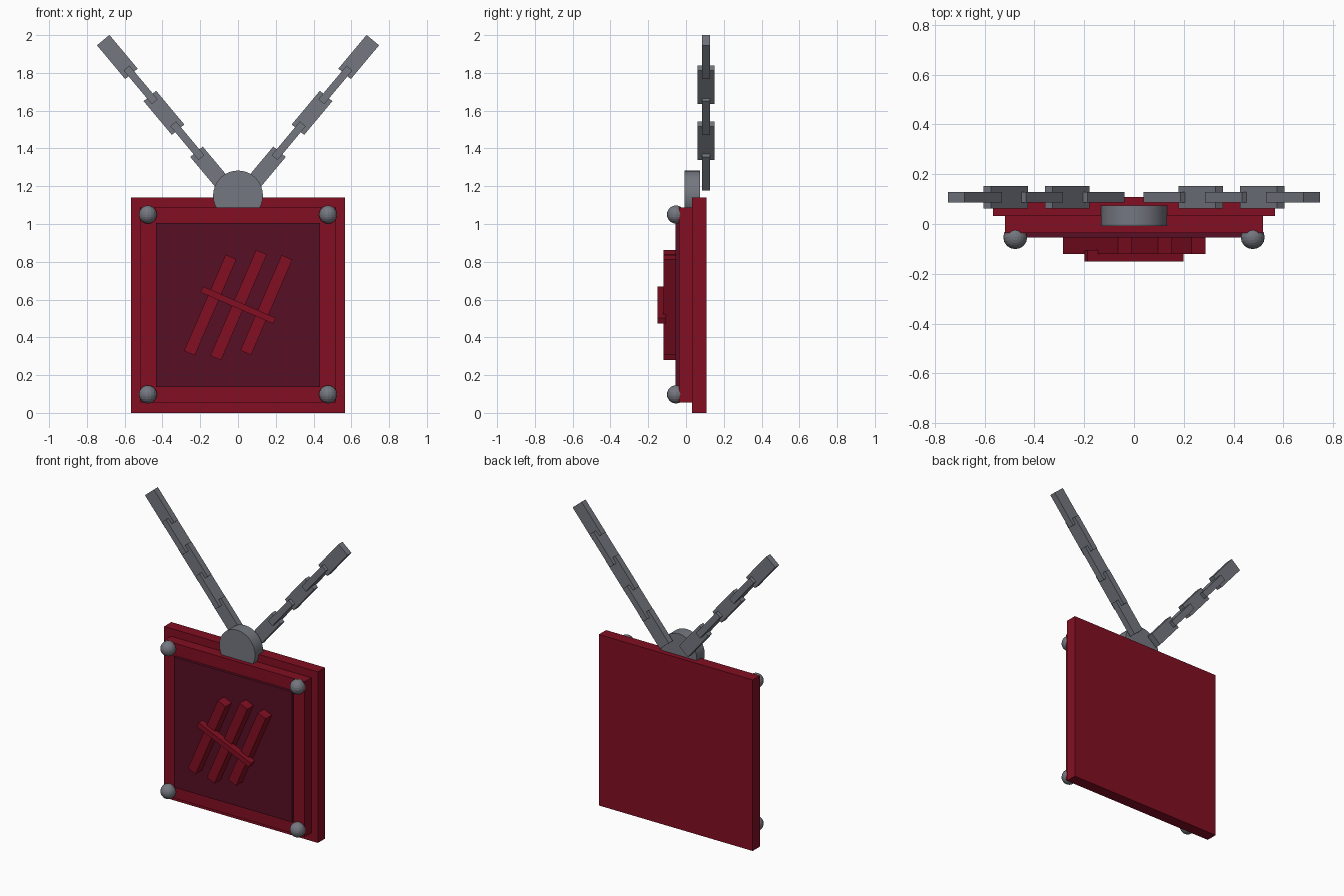
import bpy, math

if "Cube" in bpy.data.objects:
    bpy.data.objects.remove(bpy.data.objects["Cube"])


def mat(name, rgb):
    m = bpy.data.materials.new(name)
    m.diffuse_color = (*rgb, 1)
    m.use_nodes = True
    m.node_tree.nodes["Principled BSDF"].inputs["Base Color"].default_value = m.diffuse_color
    return m


RED = mat("crimson", (0.225, 0.0045, 0.016))
DARK = mat("dark_crimson", (0.097, 0.0045, 0.017))
GREY = mat("steel_grey", (0.175, 0.185, 0.215))


def finish(name, m):
    o = bpy.context.object
    o.name = name
    o.data.materials.append(m)
    return o


def box(name, m, x, z, y0, y1, sx, sz, tilt=0.0):
    """Box centred at x, z, spanning y0..y1, turned about the y axis."""
    bpy.ops.mesh.primitive_cube_add(size=1, location=(x, (y0 + y1) / 2, z))
    o = finish(name, m)
    o.scale = (sx, y1 - y0, sz)
    o.rotation_euler = (0, tilt, 0)
    return o


# Stepped square plaque
box("back_plate", RED, 0, 0.57, 0.032, 0.108, 1.134, 1.14)
box("frame_plate", RED, 0, 0.571, -0.037, 0.04, 1.036, 1.034)
box("inner_panel", DARK, 0, 0.571, -0.055, -0.03, 0.87, 0.87)

# Raised slanted bars with a thin crossbar
TILT = math.radians(23.4)
for i, (x, length) in enumerate([(-0.147, 0.555), (0.003, 0.61), (0.15, 0.55)]):
    box(f"slanted_bar_{i + 1}", RED, x, 0.571, -0.12, -0.05, 0.062, length, TILT)
box("crossbar", RED, 0, 0.571, -0.15, -0.105, 0.42, 0.034, TILT)

# Corner studs
for sx in (-1, 1):
    for z in (0.098, 1.05):
        bpy.ops.mesh.primitive_uv_sphere_add(
            segments=16, ring_count=12, radius=0.048, location=(sx * 0.477, -0.053, z))
        finish("corner_stud", GREY)

# Hanging disc
bpy.ops.mesh.primitive_cylinder_add(
    vertices=32, radius=0.132, depth=0.084, location=(0, 0.033, 1.151),
    rotation=(math.pi / 2, 0, 0))
finish("hanger_disc", GREY)
bpy.ops.object.shade_smooth_by_angle(angle=math.radians(30))

# Two chains of alternating flat and edge-on links
LEAN = math.radians(39.9)
for sx in (-1, 1):
    for i in range(5):
        x, z = 0.145 + 0.1235 * i, 1.293 + 0.1478 * i
        flat = i % 2 == 0
        half_y, width = (0.021, 0.086) if flat else (0.045, 0.04)
        box("flat_link" if flat else "edge_link", GREY, sx * x, z,
            0.107 - half_y, 0.107 + half_y, width, 0.233, sx * LEAN)
